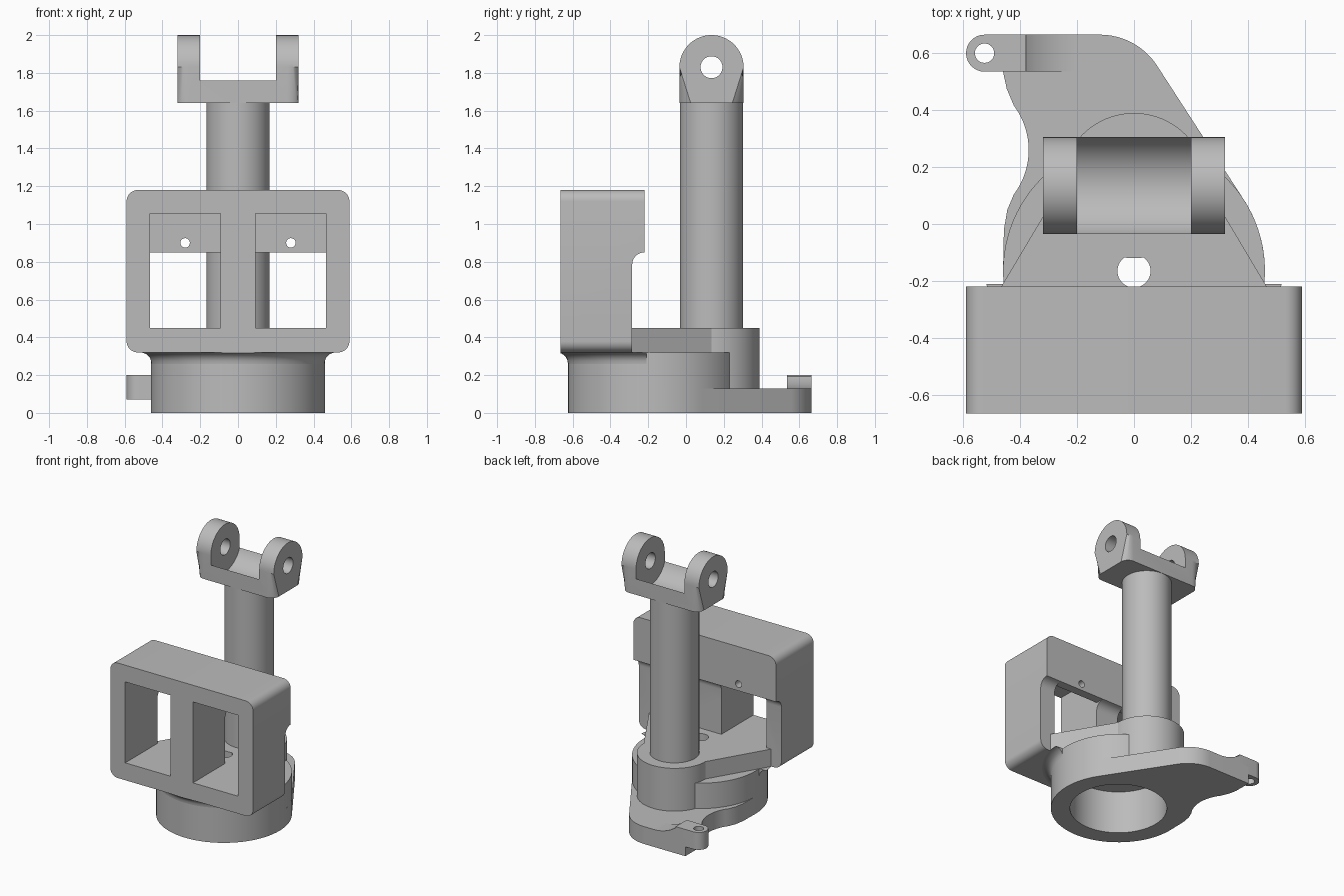
import bpy, bmesh
from math import radians, sin, cos

if "Cube" in bpy.data.objects:
    bpy.data.objects.remove(bpy.data.objects["Cube"], do_unlink=True)

grey = bpy.data.materials.new("plain grey")
grey.use_nodes = True
GREY = (0.5, 0.5, 0.5, 1)
grey.diffuse_color = GREY
grey.node_tree.nodes["Principled BSDF"].inputs["Base Color"].default_value = GREY

RING_Y, POST_Y, PIN_Z = -0.165, 0.135, 1.83
parts = []


def arc(cx, cy, r, start, end, steps=16):
    """Points on an arc, angles in degrees."""
    angles = [radians(start + (end - start) * i / steps) for i in range(steps + 1)]
    return [(cx + r * cos(a), cy + r * sin(a)) for a in angles]


def circle(cx, cy, r, steps=64):
    return arc(cx, cy, r, 0, 360, steps)[:-1]


def rect(a0, b0, a1, b1):
    return [(a0, b0), (a1, b0), (a1, b1), (a0, b1)]


def place(axis, a, b, d):
    return {"x": (d, a, b), "y": (a, d, b), "z": (a, b, d)}[axis]


def finish(name, bm, part):
    bmesh.ops.recalc_face_normals(bm, faces=bm.faces)
    mesh = bpy.data.meshes.new(name)
    bm.to_mesh(mesh)
    bm.free()
    ob = bpy.data.objects.new(name, mesh)
    bpy.context.collection.objects.link(ob)
    if part:
        mesh.materials.append(grey)
        parts.append(ob)
    else:
        ob.hide_render = True
    return ob


def prism(name, outline, axis, lo, hi, part=True, rounding=0):
    """Extrude an outline along an axis; optionally round the end rims above the base."""
    bm = bmesh.new()
    ends = [[bm.verts.new(place(axis, a, b, d)) for a, b in outline] for d in (lo, hi)]
    n = len(outline)
    bm.faces.new(ends[0])
    bm.faces.new(ends[1])
    for i in range(n):
        j = (i + 1) % n
        bm.faces.new((ends[0][i], ends[0][j], ends[1][j], ends[1][i]))
    if rounding:
        base = min(v.co.z for v in bm.verts) + 0.001
        rims = [e for e in bm.edges
                if any(len(f.verts) == n for f in e.link_faces)
                and max(v.co.z for v in e.verts) > base]
        bmesh.ops.bevel(bm, geom=rims, offset=rounding, segments=6,
                        profile=0.5, affect="EDGES")
    return finish(name, bm, part)


def boolean(ob, outline, axis, lo, hi, operation="DIFFERENCE"):
    cutter = prism("cutter", outline, axis, lo, hi, part=False)
    mod = ob.modifiers.new("cut", "BOOLEAN")
    mod.operation, mod.solver, mod.object = operation, "EXACT", cutter
    bpy.context.view_layer.objects.active = ob
    bpy.ops.object.modifier_apply(modifier=mod.name)
    bpy.data.objects.remove(cutter, do_unlink=True)


# Round collar and the boss that carries the post
collar = prism("collar", circle(0, RING_Y, 0.46, 96), "z", 0, 0.32)
boss = prism("post_boss", circle(0, POST_Y, 0.255), "z", 0.1, 0.45)

# Flare that blends the collar into the frame underside
bm = bmesh.new()
flare_profile = arc(0.52, 0.26, 0.06, 180, 90, 6)
rings = [[bm.verts.new((x, y, z)) for x, y in circle(0, RING_Y, r, 96)]
         for r, z in flare_profile]
for low, high in zip(rings, rings[1:]):
    for i in range(96):
        j = (i + 1) % 96
        bm.faces.new((low[i], low[j], high[j], high[i]))
bm.faces.new(rings[0])
bm.faces.new(rings[-1])
flare = finish("collar_flare", bm, True)
boolean(flare, rect(-0.59, -0.665, 0.59, -0.21), "z", 0.2, 0.4, "INTERSECT")

# Low side arm with a scooped edge
arm_outline = ([(0, RING_Y), (0.46, RING_Y)] + arc(0, RING_Y, 0.46, 5, 34, 10)
               + arc(-0.12, 0.425, 0.24, 34, 90)
               + [(-0.46, 0.665), (-0.46, 0.535), (-0.447, 0.475)]
               + arc(-0.63, 0.26, 0.26, 37, -37)
               + [(-0.445, 0.05), (-0.457, -0.02), (-0.46, RING_Y)])
arm = prism("side_arm", arm_outline, "z", 0, 0.13)

# Bore through the lower parts
for ob in (collar, boss, flare, arm):
    boolean(ob, circle(0, RING_Y, 0.33, 96), "z", -0.1, 0.32)

# Tapered deck with its small hole
half = [(0.505, -0.4), (0.505, -0.285), (0.255, POST_Y)]
deck = prism("deck", half + [(-x, y) for x, y in reversed(half)], "z", 0.32, 0.45)
boolean(deck, circle(0, RING_Y, 0.058), "z", 0.2, 0.6)

# Eyelet tab and its ramp down to the arm
tab = prism("eyelet_tab", [(-0.38, 0.535), (-0.38, 0.665)]
            + arc(-0.525, 0.6, 0.065, 90, 270), "z", 0.07, 0.2)
boolean(tab, circle(-0.525, 0.6, 0.034, 32), "z", 0, 0.3)
prism("tab_ramp", arc(-0.2, 0.423, 0.293, 229.6, 270) + [(-0.2, 0.1), (-0.39, 0.1)],
      "y", 0.535, 0.665)

# Double-window frame with rounded corners
corners = [(0.53, 0.38, -90), (0.53, 1.12, 0), (-0.53, 1.12, 90), (-0.53, 0.38, 180)]
outline = [p for x, z, a in corners for p in arc(x, z, 0.06, a, a + 90, 8)]
frame = prism("window_frame", outline, "y", -0.665, -0.22)
boolean(frame, [(-0.285, 0.2)] + arc(-0.22, 0.785, 0.065, 180, 90, 8)
        + [(0, 0.85), (0, 0.2)], "x", -1, 1)
for side in (-1, 1):
    x0, x1 = sorted((side * 0.093, side * 0.467))
    boolean(frame, rect(x0, 0.45, x1, 1.055), "y", -0.8, -0.285)
    boolean(frame, rect(x0, 0.45, x1, 0.85), "y", -0.8, 0)
    boolean(frame, circle(side * 0.28, 0.9, 0.025, 32), "y", -0.5, 0)

# Upright post
prism("post", circle(0, POST_Y, 0.168), "z", 0.44, 1.645)

# Forked head: rounded ears, clearance slot and pin hole
head = prism("fork_head", [(-0.035, 1.64), (0.305, 1.64)]
             + arc(POST_Y, PIN_Z, 0.17, 0, 180, 32), "x", -0.32, 0.32, rounding=0.06)
boolean(head, arc(POST_Y, PIN_Z, 0.184, 180, 360, 32)
        + [(0.319, 2.1), (-0.049, 2.1)], "x", -0.2, 0.2)
boolean(head, circle(POST_Y, PIN_Z, 0.058, 40), "x", -0.5, 0.5)

# Smooth the curved faces, keep the edges sharp
bpy.ops.object.select_all(action="DESELECT")
for ob in parts:
    ob.select_set(True)
bpy.context.view_layer.objects.active = parts[0]
bpy.ops.object.shade_smooth_by_angle(angle=radians(30))
